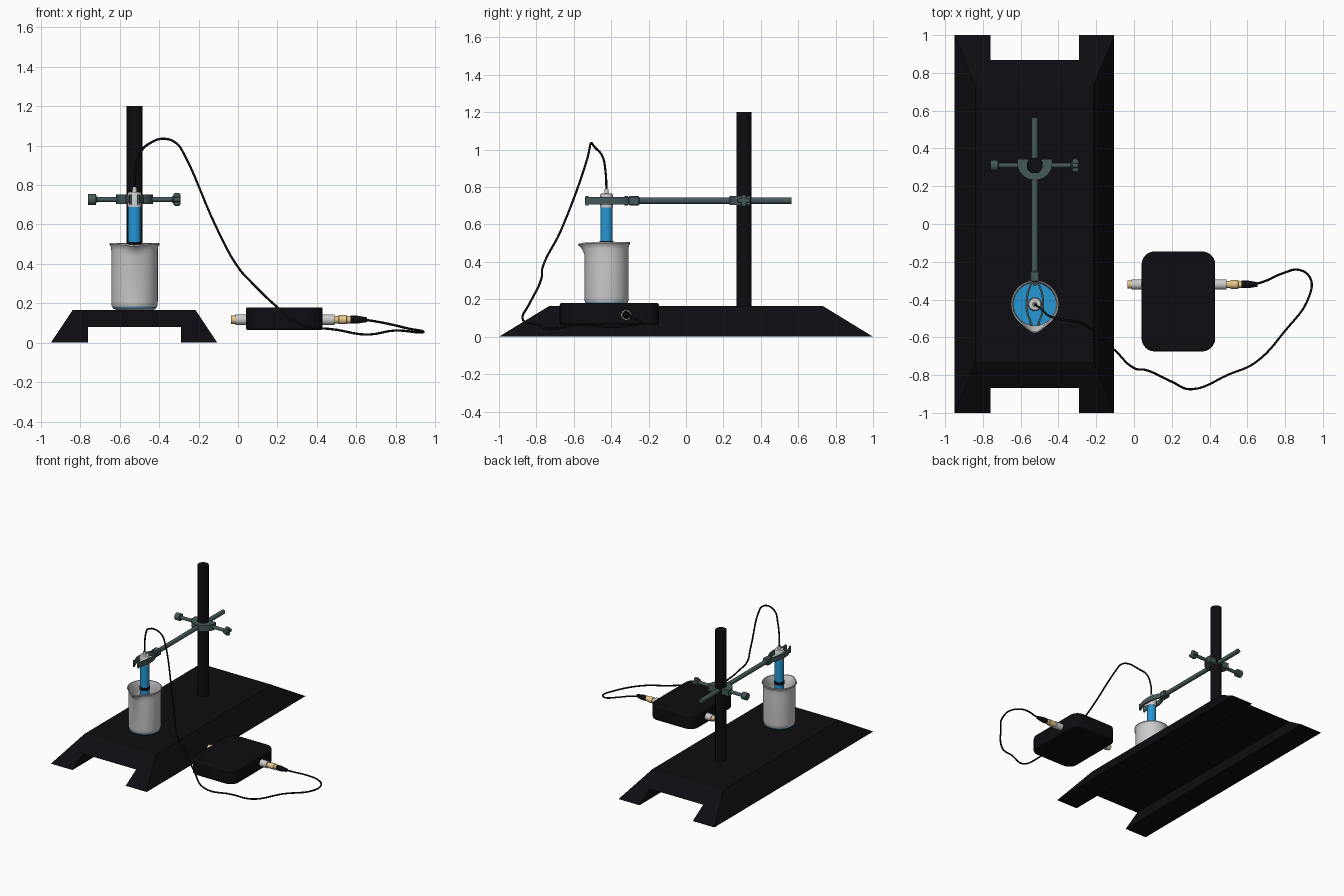
import bpy, bmesh
from math import sin, cos, pi, radians, exp
from mathutils import Matrix, Vector

if "Cube" in bpy.data.objects:
    bpy.data.objects.remove(bpy.data.objects["Cube"])


def material(name, rgb):
    m = bpy.data.materials.new(name)
    m.diffuse_color = (*rgb, 1)
    m.use_nodes = True
    m.node_tree.nodes["Principled BSDF"].inputs["Base Color"].default_value = m.diffuse_color
    return m


BLACK = material("black", (0.004, 0.004, 0.006))
IRON = material("dark_iron", (0.06, 0.10, 0.10))
BLUE = material("blue", (0.02, 0.31, 0.66))
GOLD = material("gold", (0.78, 0.58, 0.26))
GREY = None


def finish(name, bm, mat, smooth=True):
    bmesh.ops.recalc_face_normals(bm, faces=bm.faces[:])
    me = bpy.data.meshes.new(name)
    bm.to_mesh(me)
    bm.free()
    ob = bpy.data.objects.new(name, me)
    bpy.context.collection.objects.link(ob)
    if mat:
        me.materials.append(mat)
    if smooth:
        bpy.ops.object.select_all(action='DESELECT')
        bpy.context.view_layer.objects.active = ob
        ob.select_set(True)
        bpy.ops.object.shade_smooth_by_angle(angle=radians(35))
    return ob


def lathe(name, profile, loc, mat=GREY, axis='Z', n=32):
    """Turn (radius, height) points round an axis through loc."""
    bm = bmesh.new()
    rings = []
    for r, h in profile:
        if r == 0:
            rings.append([bm.verts.new((0, 0, h))] * n)
        else:
            rings.append([bm.verts.new((r * cos(2 * pi * i / n), r * sin(2 * pi * i / n), h)) for i in range(n)])
    for a, b in zip(rings, rings[1:]):
        for i in range(n):
            j = (i + 1) % n
            bm.faces.new(dict.fromkeys((a[i], a[j], b[j], b[i])))
    rot = {'Z': Matrix(), 'X': Matrix.Rotation(pi / 2, 4, 'Y'), 'Y': Matrix.Rotation(-pi / 2, 4, 'X')}[axis]
    bm.transform(Matrix.Translation(loc) @ rot)
    return finish(name, bm, mat)


def rod(name, r, a, b, loc, mat=GREY, axis='Z', n=32):
    return lathe(name, [(0, a), (r, a), (r, b), (0, b)], loc, mat, axis, n)


def prism(name, outline, z0, z1, mat, smooth=True):
    """Extrude an (x, y) outline upward."""
    bm = bmesh.new()
    face = bm.faces.new([bm.verts.new((x, y, z0)) for x, y in outline])
    top = bmesh.ops.extrude_face_region(bm, geom=[face])['geom']
    bmesh.ops.translate(bm, vec=(0, 0, z1 - z0), verts=[g for g in top if isinstance(g, bmesh.types.BMVert)])
    return finish(name, bm, mat, smooth)


def box(name, size, loc, mat):
    bm = bmesh.new()
    bmesh.ops.create_cube(bm, size=1, matrix=Matrix.Translation(loc) @ Matrix.Diagonal((*size, 1)))
    return finish(name, bm, mat, False)


CX, CY, CZ = -0.525, -0.425, 0.727   # beaker axis and clamp height
RY = 0.31                            # upright post

# stand base: channel section with raked ends
bm = bmesh.new()
section = [(-.95, 0), (-.84, .165), (-.215, .165), (-.105, 0), (-.29, 0), (-.29, .08), (-.76, .08), (-.76, 0)]
ends = [[bm.verts.new((x, s * (1 - .27 * z / .165), z)) for x, z in section] for s in (-1, 1)]
for e in ends:
    bm.faces.new(e)
for i in range(8):
    j = (i + 1) % 8
    bm.faces.new((ends[0][i], ends[0][j], ends[1][j], ends[1][i]))
finish("stand_base", bm, BLACK, False)

# upright post and clamp arm
rod("post", .041, .16, 1.2, (CX, RY, 0), BLACK)
rod("clamp_arm", .017, -.26, .565, (CX, 0, CZ), IRON, 'Y')

# collar: crescent open to the back, with a thumb screw on each side
inner = [(.042 * cos(radians(t)), .042 * sin(radians(t))) for t in range(50, -231, -14)]
outer = [(.093 * cos(radians(t)), .012 + .09 * sin(radians(t))) for t in range(165, 376, 15)]
prism("collar", [(CX + x, RY + y) for x, y in inner + outer], CZ - .024, CZ + .024, IRON)
for side, label in ((-1, "left"), (1, "right")):
    lathe(label + "_collar_screw", [(0, .042), (.013, .042), (.013, .19), (.02, .195), (.02, .205), (0, .205)],
          (CX, RY, CZ), IRON, 'X', 20).matrix_world = \
        Matrix.Translation((CX, 0, 0)) @ Matrix.Diagonal((side, 1, 1, 1)) @ Matrix.Translation((-CX, 0, 0))
rod("left_knob", .028, -.235, -.195, (CX, RY, CZ), IRON, 'X', 20)
wing = box("right_wing_knob", (.036, .072, .026), (CX + .215, RY, CZ), IRON)
wing2 = box("right_wing_knob_cross", (.036, .026, .066), (CX + .215, RY, CZ), IRON)
for w in (wing, wing2):
    b = w.modifiers.new("round", 'BEVEL')
    b.width, b.segments = .01, 2

# clamp head and two curved fingers
head = box("clamp_head", (.052, .058, .05), (CX, -.278, CZ), IRON)
head.modifiers.new("round", 'BEVEL').width = .006
path = [(.008, -.30), (.024, -.325), (.038, -.36), (.044, -.395), (.045, -.425),
        (.044, -.455), (.037, -.485), (.026, -.51), (.02, -.54)]
for side, label in ((-1, "left"), (1, "right")):
    line = [(CX + side * (x + .004), y) for x, y in path] + [(CX + side * (x - .007), y) for x, y in path[::-1]]
    prism(label + "_clamp_finger", line, CZ - .019, CZ + .019, IRON)
    rod(label + "_finger_pad", .008, -.025, .025, (CX + side * .02, -.53, CZ), IRON, 'Z', 12)
rod("clamp_pivot", .009, -.026, .026, (CX, -.32, CZ), IRON, 'Z', 16)

# beaker with a pulled spout at the front
beaker = lathe("beaker", [(0, .165), (.09, .165), (.107, .173), (.116, .188), (.118, .21), (.118, .44), (.118, .47),
                          (.12, .488), (.127, .498), (.125, .505), (.119, .503), (.113, .488), (.112, .44),
                          (.112, .21), (.1, .18), (0, .175)], (CX, CY, 0), GREY, 'Z', 64)
for v in beaker.data.vertices:
    d = Vector((v.co.x - CX, v.co.y - CY))
    if v.co.z > .45 and d.length > .05:
        dx = d.x / .045
        if d.y < 0:
            k = exp(-dx * dx) * min(1, (v.co.z - .45) / .045)
            v.co.y -= .026 * k
            v.co.z -= .008 * k
rod("water", .1125, .176, .35, (CX, CY, 0), BLUE, 'Z', 48)

# probe
rod("probe_body", .033, .25, .70, (CX, CY, 0), BLUE)
rod("probe_band", .037, .49, .512, (CX, CY, 0), BLACK)
lathe("probe_cap", [(0, .69), (.036, .69), (.036, .755), (.031, .764), (.012, .766), (.011, .79), (0, .79)],
      (CX, CY, 0))

# meter box: rounded corners in plan, eased top and bottom
corner = [(sx * .125, sy * .195, a) for sx, sy, a in ((1, 1, 0), (-1, 1, 90), (-1, -1, 180), (1, -1, 270))]
plan = [(.235 + x + .07 * cos(radians(a + t)), -.41 + y + .07 * sin(radians(a + t)))
        for x, y, a in corner for t in range(0, 91, 15)]
meter = prism("meter_box", plan, .064, .18, BLACK)
b = meter.modifiers.new("ease", 'BEVEL')
b.width, b.segments, b.angle_limit = .01, 2, radians(40)

# connectors on both ends of the box
P = (0, -.32, .117)
rod("left_socket", .027, -.012, .05, P, GREY, 'X')
lathe("left_socket_tip", [(0, -.035), (.014, -.035), (.014, -.03), (.021, -.035), (.021, -.01), (0, -.01)], P, GOLD, 'X')
rod("right_socket", .027, .42, .49, P, GREY, 'X')
lathe("plug_barrel", [(0, .488), (.019, .488), (.019, .51), (.023, .512), (.023, .55), (.019, .553),
                      (.019, .575), (0, .575)], P, GOLD, 'X')
lathe("plug_boot", [(0, .57), (.02, .57), (.02, .605), (.015, .635), (.012, .655), (0, .655)], P, BLACK, 'X')

# cable from the plug round to the top of the probe
pts = [(.64, -.32, .117), (.70, -.30, .108), (.79, -.26, .09), (.875, -.243, .07), (.933, -.286, .06),
       (.93, -.376, .052), (.796, -.57, .062), (.64, -.735, .042), (.505, -.795, .065), (.304, -.875, .10),
       (.20, -.835, .18), (.06, -.772, .315), (.01, -.767, .37), (-.10, -.67, .565), (-.273, -.527, .955),
       (-.31, -.515, 1.01), (-.375, -.507, 1.035), (-.448, -.487, 1.012), (-.495, -.447, .965),
       (-.52, -.43, .88), (CX, CY, .78)]
cu = bpy.data.curves.new("cable", 'CURVE')
cu.dimensions = '3D'
cu.bevel_depth, cu.bevel_resolution, cu.resolution_u = .006, 2, 6
cu.use_fill_caps = True
sp = cu.splines.new('BEZIER')
sp.bezier_points.add(len(pts) - 1)
for bp, p in zip(sp.bezier_points, pts):
    bp.co = p
    bp.handle_left_type = bp.handle_right_type = 'AUTO'
cu.materials.append(BLACK)
bpy.context.collection.objects.link(bpy.data.objects.new("cable", cu))
